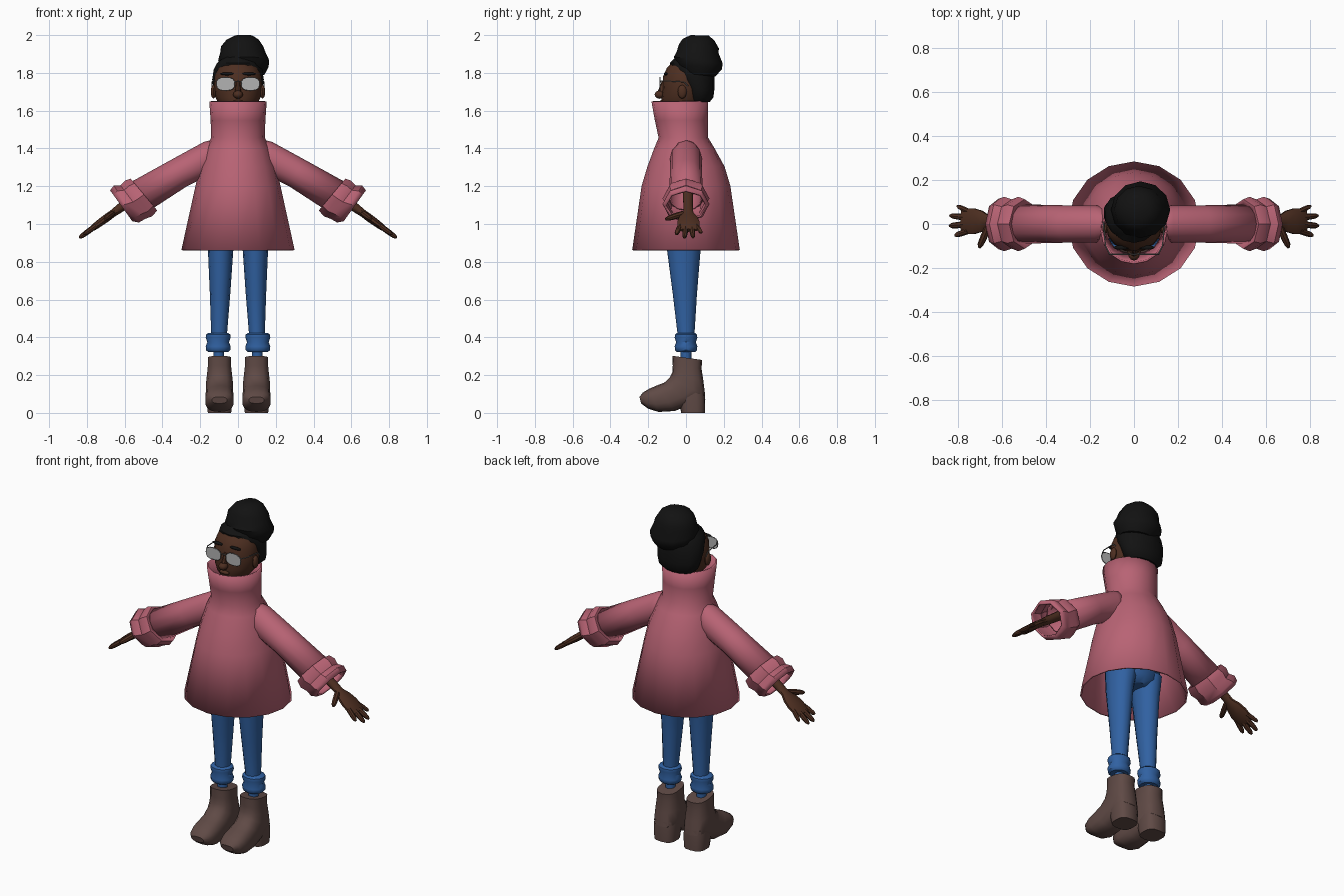
import bpy, bmesh, math
from mathutils import Vector as V

if "Cube" in bpy.data.objects:
    bpy.data.objects.remove(bpy.data.objects["Cube"])


def material(name, r, g, b):
    m = bpy.data.materials.new(name)
    m.diffuse_color = (r, g, b, 1)
    m.use_nodes = True
    m.node_tree.nodes["Principled BSDF"].inputs["Base Color"].default_value = m.diffuse_color
    return m


PINK = material("pink_cloth", .48, .125, .175)
BLUE = material("denim", .03, .12, .36)
BROWN = material("boot_leather", .115, .068, .06)
SKIN = material("skin", .075, .028, .015)
BLACK = material("hair_black", .006, .006, .006)
GLASS = material("lens_grey", .45, .45, .45)
FRAME = material("frame_grey", .2, .2, .2)


def finish(name, bm, mat, mirror, thick=0, angle=40):
    bmesh.ops.recalc_face_normals(bm, faces=bm.faces[:])
    me = bpy.data.meshes.new(name)
    bm.to_mesh(me)
    bm.free()
    ob = bpy.data.objects.new(name, me)
    bpy.context.collection.objects.link(ob)
    me.materials.append(mat)
    if thick:
        mod = ob.modifiers.new("thickness", 'SOLIDIFY')
        mod.thickness, mod.offset = thick, -1
    if mirror:
        ob.modifiers.new("mirror", 'MIRROR')
    bpy.ops.object.select_all(action='DESELECT')
    ob.select_set(True)
    bpy.context.view_layer.objects.active = ob
    bpy.ops.object.shade_smooth_by_angle(angle=math.radians(angle))
    return ob


def add_loft(bm, rings, n=12, p=1.0, caps=True):
    """Each ring is an ellipse through points a and b, with half-width vector w."""
    sp = lambda t: math.copysign(abs(t) ** p, t)
    loops = []
    for a, b, w in rings:
        a, b, w = V(a), V(b), V(w)
        ts = [2 * math.pi * i / n for i in range(n)]
        loops.append([bm.verts.new((a + b) / 2 + (a - b) / 2 * sp(math.cos(t))
                                   + w * sp(math.sin(t))) for t in ts])
    for l, m in zip(loops, loops[1:]):
        for i in range(n):
            j = (i + 1) % n
            bm.faces.new((l[i], l[j], m[j], m[i]))
    if caps:
        bm.faces.new(loops[0])
        bm.faces.new(loops[-1])


def loft(name, rings, mat, n=12, mirror=False, thick=0, p=1.0, caps=True, angle=40):
    bm = bmesh.new()
    add_loft(bm, rings, n, p, caps)
    return finish(name, bm, mat, mirror, thick, angle)


def side(cx, yf, zf, yb, zb, w):
    """Ring given by its front and back points in side view."""
    return (cx, yf, zf), (cx, yb, zb), (w, 0, 0)


def limb(p, q, stations, cut=(0, 1, 0)):
    """Rings along p-q: (fraction, half-width, half-thickness)."""
    p, q = V(p), V(q)
    u = V(cut)
    d = (q - p).normalized()
    w = (u - d * u.dot(d)).normalized()
    h = d.cross(w)
    return [(p.lerp(q, f) + h * t, p.lerp(q, f) - h * t, w * s) for f, s, t in stations]


def ball(name, loc, radii, mat, mirror=False):
    bm = bmesh.new()
    bmesh.ops.create_uvsphere(bm, u_segments=12, v_segments=8, radius=1)
    for v in bm.verts:
        v.co = V([c * r + o for c, r, o in zip(v.co, radii, loc)])
    return finish(name, bm, mat, mirror)


# Coat body with high collar, open at both ends
loft("coat_body", [side(0, -.275, .86, .275, .86, .29), side(0, -.225, 1.2, .225, 1.2, .215),
                   side(0, -.195, 1.3, .195, 1.3, .193), side(0, -.158, 1.4, .14, 1.4, .158),
                   side(0, -.135, 1.455, .107, 1.455, .132), side(0, -.155, 1.55, .106, 1.55, .135),
                   side(0, -.173, 1.65, .107, 1.65, .142)], PINK, 16, thick=.01, caps=False)


def sleeve_ring(xa, za, xb, zb, w):
    return (xa, 0, za), (xb, 0, zb), (0, w, 0)


# Sleeves and turned-up cuffs
loft("sleeve", [sleeve_ring(.10, 1.455, .14, 1.24, .075), sleeve_ring(.18, 1.435, .17, 1.25, .085),
                sleeve_ring(.35, 1.342, .27, 1.20, .085), sleeve_ring(.58, 1.215, .47, 1.07, .09)],
     PINK, 12, mirror=True, thick=.008, caps=False)
loft("sleeve_cuff", [sleeve_ring(.555, 1.225, .44, 1.085, .09), sleeve_ring(.568, 1.24, .428, 1.072, .113),
                     sleeve_ring(.598, 1.23, .455, 1.04, .124), sleeve_ring(.622, 1.205, .49, 1.028, .112),
                     sleeve_ring(.658, 1.203, .525, 1.008, .124), sleeve_ring(.677, 1.178, .56, 1.015, .114)],
     PINK, 8, mirror=True, thick=.012, caps=False)

# Forearm, palm and fingers as one mirrored hand
bm = bmesh.new()
hz = lambda x: 1.08 - (x - .63) * .73
tip = (.785, .013, hz(.785))
add_loft(bm, limb((.40, .01, hz(.40)), tip, [(0, .032, .03), (.58, .026, .024), (.68, .028, .02),
                                             (.76, .05, .021), (.85, .061, .02), (.95, .06, .017),
                                             (1, .05, .01)]), 10)
for x0, y0, x1, y1, r in [(.755, -.032, .815, -.052, .014), (.765, -.002, .84, -.008, .0145),
                          (.765, .03, .838, .038, .014), (.75, .056, .805, .082, .012),
                          (.665, -.015, .705, -.108, .016)]:
    add_loft(bm, limb((x0, y0, hz(x0)), (x1, y1, hz(x1)),
                      [(0, r, r), (.5, r, r), (.85, r * .85, r * .8), (1, r * .4, r * .4)],
                      (0, 1, 0) if r < .015 else (1, 0, 0)), 8)
finish("hand", bm, SKIN, True)

# Trousers: hips, legs, rolled cuffs and ankles
loft("trouser_hips", [side(0, -.06, .9, .07, .9, .05), side(0, -.1, .94, .1, .94, .14),
                      side(0, -.115, 1.02, .11, 1.02, .165), side(0, -.1, 1.14, .09, 1.14, .14)], BLUE, 14)
loft("trouser_leg", [side(.085, -.11, .98, .1, .98, .08), side(.092, -.1, .86, .077, .86, .067),
                     side(.095, -.07, .63, .058, .63, .054), side(.1, -.045, .42, .045, .42, .042),
                     side(.1, -.045, .36, .045, .36, .042)], BLUE, 12, mirror=True)
loft("trouser_cuff", [side(.105, -r, z, r, z, r * 1.1) for z, r in
                      [(.322, .048), (.332, .058), (.352, .06), (.375, .052), (.398, .06),
                       (.415, .058), (.424, .046)]], BLUE, 12, mirror=True)
loft("ankle", [side(.102, -.028, z, .028, z, .028) for z in (.25, .34)], BLUE, 10, mirror=True)

# Boots: shaft sweeping forward into the toe, plus a block heel
loft("boot", [side(.098, -.072, .302, .086, .28, .062), side(.098, -.07, .25, .082, .235, .063),
              side(.098, -.072, .215, .092, .17, .068), side(.098, -.085, .188, .102, .09, .073),
              side(.098, -.115, .16, .03, .045, .073), side(.098, -.155, .145, -.06, .01, .075),
              side(.098, -.195, .128, -.145, .005, .076), side(.098, -.228, .108, -.2, .022, .066),
              side(.098, -.246, .085, -.238, .05, .04)], BROWN, 14, mirror=True, p=.75)
loft("boot_heel", [side(.098, -.025, .0, .1, .0, .063), side(.098, -.04, .07, .102, .07, .068),
                   side(.098, -.05, .12, .098, .12, .066)], BROWN, 14, mirror=True, p=.7)

# Head, face details
loft("head", [side(0, -.045, 1.38, .045, 1.38, .05), side(0, -.05, 1.56, .05, 1.56, .05),
              side(0, -.105, 1.585, .06, 1.6, .065), side(0, -.126, 1.625, .09, 1.63, .098),
              side(0, -.13, 1.67, .1, 1.67, .12), side(0, -.124, 1.72, .1, 1.72, .128),
              side(0, -.122, 1.78, .1, 1.78, .124), side(0, -.102, 1.825, .09, 1.825, .108),
              side(0, -.07, 1.86, .06, 1.86, .07)], SKIN, 16)
ball("nose", (0, -.139, 1.685), (.026, .027, .022), SKIN)
loft("nose_bridge", [side(0, -.155, 1.69, -.11, 1.69, .017), side(0, -.126, 1.76, -.1, 1.76, .01)], SKIN, 8)
ball("lips", (0, -.128, 1.645), (.032, .014, .011), SKIN)
ball("ear", (.13, -.02, 1.7), (.014, .024, .036), SKIN, True)
ball("eyebrow", (.057, -.107, 1.795), (.038, .01, .008), BLACK, True)

# Hair cap and top bun
loft("hair", [side(0, .01, 1.645, .125, 1.645, .095), side(0, .0, 1.67, .145, 1.67, .122),
              side(0, -.015, 1.71, .15, 1.71, .133), side(0, -.05, 1.77, .152, 1.76, .14),
              side(0, -.08, 1.82, .15, 1.81, .132), side(0, -.086, 1.852, .14, 1.85, .114),
              side(0, -.055, 1.885, .11, 1.895, .07)], BLACK, 14)
loft("hair_bun", [side(.04, -.02, 1.80, .155, 1.78, .10), side(.032, -.05, 1.845, .19, 1.82, .13),
                  side(.03, -.064, 1.885, .194, 1.85, .135), side(.026, -.05, 1.91, .172, 1.905, .12),
                  side(.022, -.038, 1.95, .174, 1.93, .112), side(.025, -.018, 1.98, .15, 1.972, .085),
                  side(.03, .025, 2.0, .12, 1.997, .045)], BLACK, 12)

# Glasses: lenses, rims, bridge and temples
lens_y = -.135
loft("lens", [((.066, y, 1.775), (.066, y, 1.708), (.047, 0, 0)) for y in (lens_y, lens_y - .004)],
     GLASS, 16, mirror=True, p=.75)


def wire(name, points, r, cyclic=False):
    for s, tag in ((1, "right"), (-1, "left")):
        cu = bpy.data.curves.new(name, 'CURVE')
        cu.dimensions, cu.bevel_depth, cu.bevel_resolution = '3D', r, 1
        sp = cu.splines.new('POLY')
        sp.points.add(len(points) - 1)
        for pt, (x, y, z) in zip(sp.points, points):
            pt.co = (x * s, y, z, 1)
        sp.use_cyclic_u = cyclic
        cu.materials.append(FRAME)
        bpy.context.collection.objects.link(bpy.data.objects.new(name + "_" + tag, cu))


soft = lambda t: math.copysign(abs(t) ** .75, t)
angles = [math.pi * i / 8 for i in range(16)]
wire("glasses_rim", [(.066 + .048 * soft(math.cos(t)), lens_y - .002, 1.7415 + .034 * soft(math.sin(t)))
                     for t in angles], .003, True)
wire("glasses_bridge", [(0, lens_y - .004, 1.757), (.022, lens_y, 1.752)], .003)
wire("glasses_temple", [(.112, lens_y, 1.757), (.13, -.1, 1.757), (.138, -.01, 1.752), (.138, .01, 1.73)], .003)
